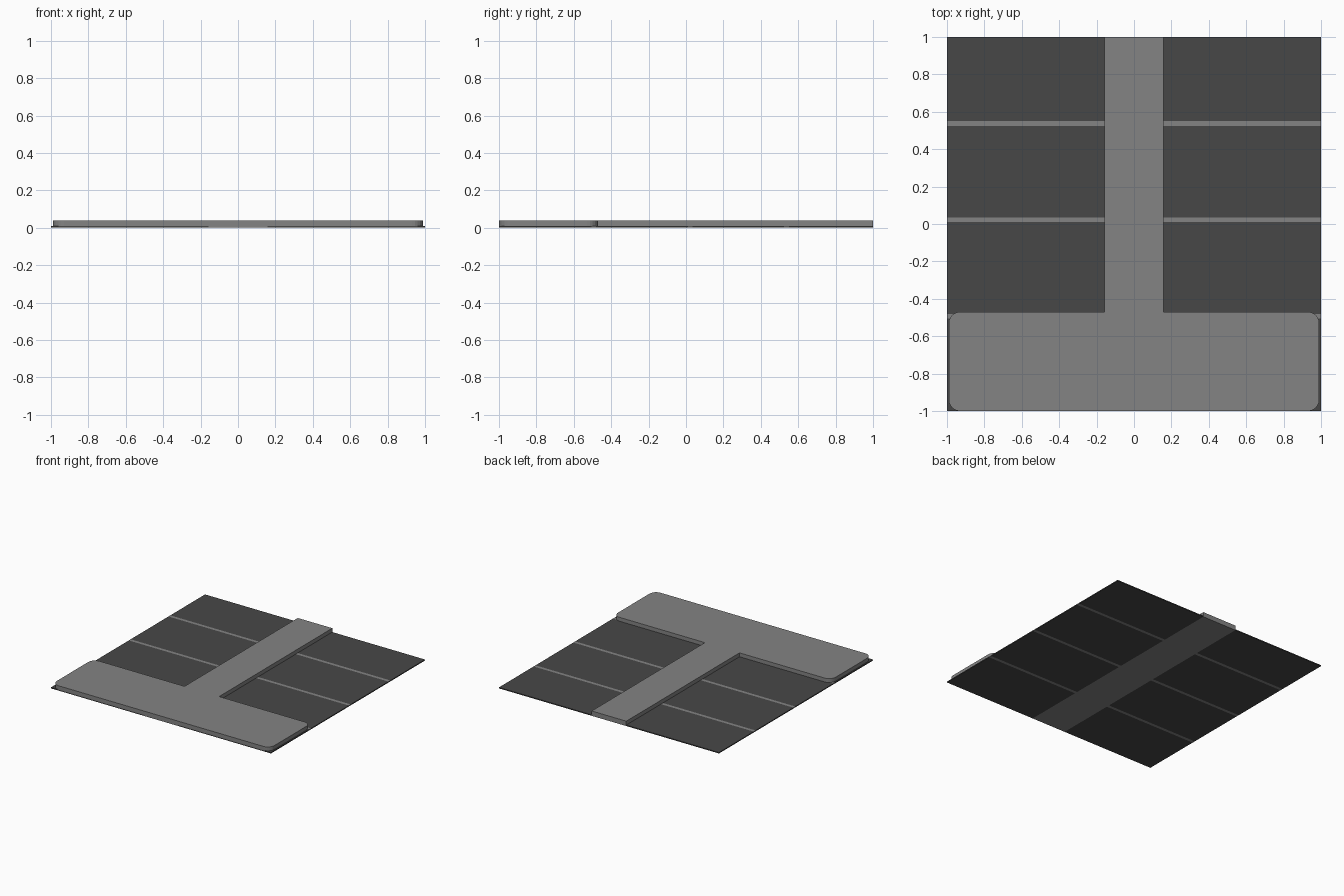
import bpy, bmesh, math

if "Cube" in bpy.data.objects:
    bpy.data.objects.remove(bpy.data.objects["Cube"])


def material(name, value):
    m = bpy.data.materials.new(name)
    m.diffuse_color = (value, value, value, 1)
    m.use_nodes = True
    m.node_tree.nodes["Principled BSDF"].inputs["Base Color"].default_value = m.diffuse_color
    return m


concrete = material("light_concrete", 0.23)
asphalt = material("dark_asphalt", 0.064)

BASE = 0.008     # thickness of the ground tiles
TOP = 0.04       # height of the raised walkways
WALK = 0.157     # half width of the centre walkway
EDGE = -0.47     # rear edge of the front pavement


def prism(name, pts, z0, z1, mat):
    """Extrude a counter-clockwise outline from z0 to z1."""
    bm = bmesh.new()
    face = bm.faces.new([bm.verts.new((x, y, z0)) for x, y in pts])
    ext = bmesh.ops.extrude_face_region(bm, geom=[face], use_keep_orig=True)
    verts = [v for v in ext["geom"] if isinstance(v, bmesh.types.BMVert)]
    bmesh.ops.translate(bm, vec=(0, 0, z1 - z0), verts=verts)
    bmesh.ops.recalc_face_normals(bm, faces=bm.faces)
    mesh = bpy.data.meshes.new(name)
    bm.to_mesh(mesh)
    bm.free()
    mesh.materials.append(mat)
    obj = bpy.data.objects.new(name, mesh)
    bpy.context.collection.objects.link(obj)
    return obj


def slab(name, x0, x1, y0, y1, z0, z1, mat):
    return prism(name, [(x0, y0), (x1, y0), (x1, y1), (x0, y1)], z0, z1, mat)


def arc(cx, cy, r, start, steps=6):
    """Quarter circle, counter-clockwise from the start angle."""
    return [(cx + r * math.cos(math.radians(start + 90 * i / steps)),
             cy + r * math.sin(math.radians(start + 90 * i / steps)))
            for i in range(steps + 1)]


# Raised T-shaped walkway: front pavement with rounded corners plus centre path
R, W = 0.06, 0.99
outline = (arc(-W + R, -1 + R, R, 180) + arc(W - R, -1 + R, R, 270)
           + arc(W - R, EDGE - R, R, 0)
           + [(WALK, EDGE), (WALK, 1), (-WALK, 1), (-WALK, EDGE)]
           + arc(-W + R, EDGE - R, R, 90))
prism("raised_walkway", outline, BASE, TOP, concrete)

# Foundation of the centre path, seen from below
slab("walkway_base", -WALK, WALK, -1, 1, 0, BASE, concrete)

# Parking bays and flush dividing lines on both sides
lines = [(-0.505, -0.48), (0.01, 0.035), (0.525, 0.55)]
for side, x0, x1 in (("left", -1, -WALK), ("right", WALK, 1)):
    y = -1
    for i, (a, b) in enumerate(lines):
        slab(f"{side}_bay_{i}", x0, x1, y, a, 0, BASE, asphalt)
        slab(f"{side}_line_{i}", x0, x1, a, b, 0, BASE, concrete)
        y = b
    slab(f"{side}_bay_{len(lines)}", x0, x1, y, 1, 0, BASE, asphalt)
